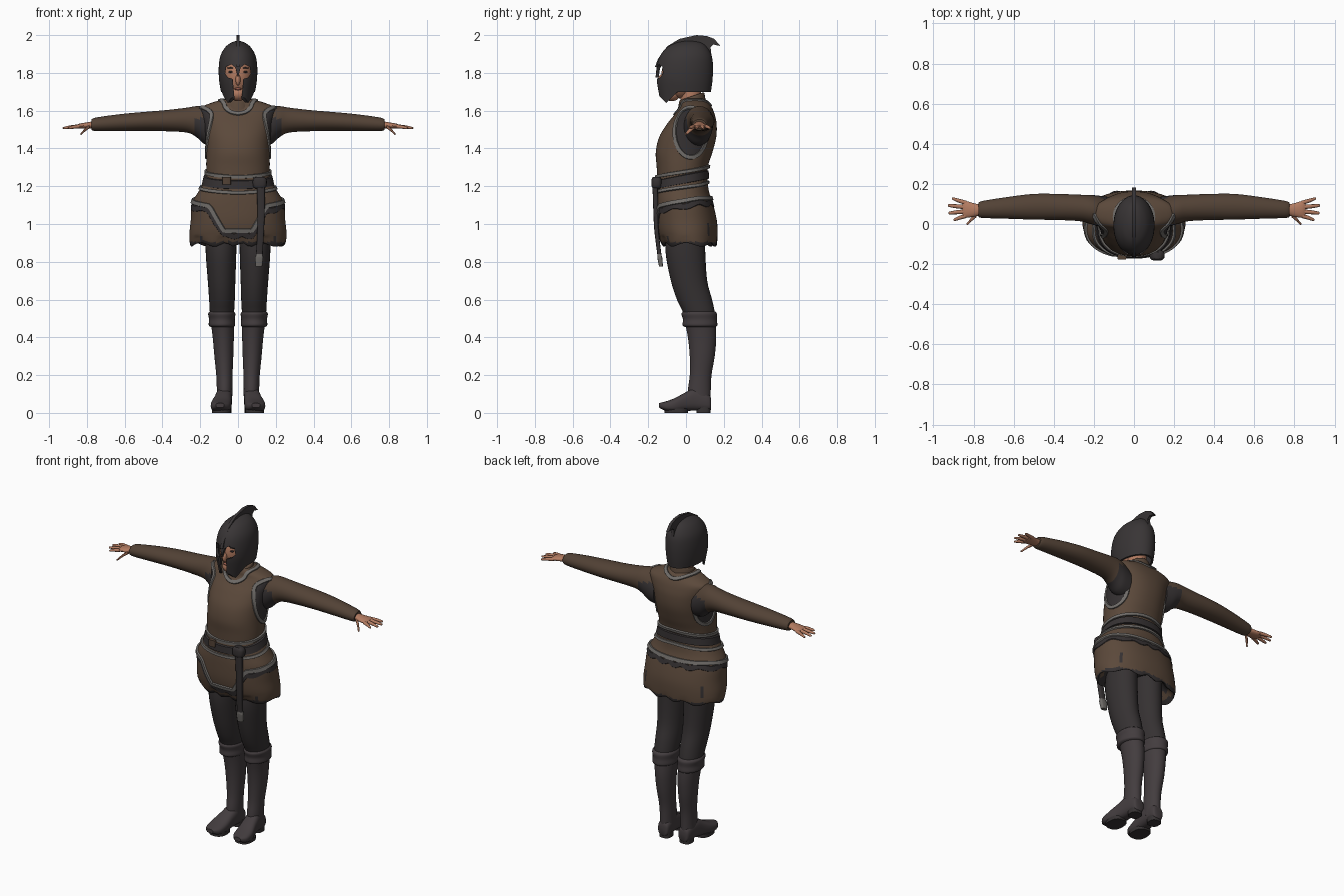
import bpy, bmesh, math
from mathutils import Vector
from mathutils.bvhtree import BVHTree

if "Cube" in bpy.data.objects:
    bpy.data.objects.remove(bpy.data.objects["Cube"], do_unlink=True)


def material(name, *rgb):
    m = bpy.data.materials.new(name)
    m.use_nodes = True
    m.diffuse_color = (*rgb, 1)
    m.node_tree.nodes["Principled BSDF"].inputs["Base Color"].default_value = (*rgb, 1)
    return m


TUNIC = material("tunic brown", .105, .066, .043)
SLEEVE = material("sleeve brown", .085, .054, .036)
DARK = material("dark cloth", .036, .031, .032)
IRON = material("dark iron", .04, .035, .036)
BOOT = material("boot leather", .056, .046, .049)
GREY = material("grey trim", .16, .15, .14)
SKIN = material("skin", .45, .2, .12)
LIPS = material("lips", .3, .1, .07)


def finish(name, bm, mats, rule=None, angle=40):
    bmesh.ops.recalc_face_normals(bm, faces=bm.faces)
    mesh = bpy.data.meshes.new(name)
    bm.to_mesh(mesh)
    bm.free()
    for m in mats:
        mesh.materials.append(m)
    for p in mesh.polygons:
        p.use_smooth = True
        if rule:
            p.material_index = int(rule(p.center))
    mesh.set_sharp_from_angle(angle=math.radians(angle))
    ob = bpy.data.objects.new(name, mesh)
    bpy.context.collection.objects.link(ob)
    return ob


def dense(rows, steps=4):
    """Smooth curve through rows of numbers."""
    out = []
    for i in range(len(rows) - 1):
        a, b, c, d = (rows[max(i - 1, 0)], rows[i], rows[i + 1], rows[min(i + 2, len(rows) - 1)])
        for k in range(steps):
            t = k / steps
            out.append([q + .5 * t * (r - p + t * (2 * p - 5 * q + 4 * r - s + t * (3 * (q - r) + s - p)))
                        for p, q, r, s in zip(a, b, c, d)])
    return out + [list(rows[-1])]


def loft(name, rings, mats, n=32, power=1, rule=None, move=None):
    """Skin a run of rings, each a centre and two half axes."""
    bm = bmesh.new()
    loops = []
    for c, u, v in rings:
        loop = []
        for k in range(n):
            a = math.tau * k / n
            x, y = (math.copysign(abs(f(a)) ** power, f(a)) for f in (math.cos, math.sin))
            p = Vector(c) + Vector(u) * x + Vector(v) * y
            loop.append(bm.verts.new(move(p) if move else p))
        loops.append(loop)
    for a, b in zip(loops, loops[1:]):
        for k in range(n):
            bm.faces.new((a[k], a[k - 1], b[k - 1], b[k]))
    bm.faces.new(loops[0])
    bm.faces.new(loops[-1])
    return finish(name, bm, mats, rule)


def upright(z, cx, rx, front, back, tilt=0):
    return (cx, (front + back) / 2, z), (rx, 0, 0), (0, (back - front) / 2, tilt)


def sideways(x, y, ry, z, rz):
    return (x, y, z), (0, ry, 0), (0, 0, rz)


def ball(name, loc, size, mat):
    bm = bmesh.new()
    bmesh.ops.create_uvsphere(bm, u_segments=24, v_segments=16, radius=1)
    for v in bm.verts:
        v.co = Vector(a * b + c for a, b, c in zip(v.co, size, loc))
    return finish(name, bm, [mat])


def plate(name, outline, axis, low, high, mat):
    """Extrude an outline along x or y."""
    bm = bmesh.new()
    put = (lambda p, d: (d, *p)) if axis == "x" else (lambda p, d: (p[0], d, p[1]))
    a, b = ([bm.verts.new(put(p, d)) for p in outline] for d in (low, high))
    bm.faces.new(a)
    bm.faces.new(b)
    for k in range(len(a)):
        bm.faces.new((a[k], a[k - 1], b[k - 1], b[k]))
    return finish(name, bm, [mat])


def trim(name, body, rays, mat, width=.011, lift=.007):
    """Closed braid laid on the surface of a body where rays strike it."""
    tree = BVHTree.FromPolygons([v.co for v in body.data.vertices], [p.vertices for p in body.data.polygons])
    hits = [h for h in (tree.ray_cast(Vector(o), Vector(d).normalized()) for o, d in rays) if h[0]]
    bm = bmesh.new()
    loops = []
    for i, (p, nrm, *_) in enumerate(hits):
        side = nrm.cross(hits[(i + 1) % len(hits)][0] - hits[i - 1][0]).normalized()
        loops.append([bm.verts.new(p + side * s * width + nrm * h) for s, h in
                      ((-1, -.004), (-.8, lift), (.8, lift), (1, -.004))])
    for a, b in zip(loops, loops[1:] + loops[:1]):
        for k in range(4):
            bm.faces.new((a[k], a[k - 1], b[k - 1], b[k]))
    return finish(name, bm, [mat], angle=60)


def around(height, n=96):
    """Rays aimed inward; height takes the angle from the front."""
    out = []
    for k in range(n):
        t = math.tau * k / n - math.pi
        d = Vector((math.sin(t), -math.cos(t), 0))
        out.append((d + Vector((0, 0, height(t))), -d))
    return out


def armhole(p, grow=1):
    return abs(p.x) > .09 and ((p.y - .025) / .085) ** 2 + ((p.z - 1.485) / .135) ** 2 < grow


# Tunic body and skirt
torso = loft("tunic_body", [upright(*r) for r in dense([
    (1.2, 0, .165, -.15, .11), (1.3, 0, .168, -.155, .115), (1.38, 0, .168, -.16, .14),
    (1.46, 0, .172, -.142, .16), (1.53, 0, .182, -.1, .162), (1.58, 0, .197, -.06, .152),
    (1.615, 0, .198, -.035, .138), (1.64, 0, .145, -.03, .12), (1.66, 0, .08, -.025, .1)], 6)],
    [TUNIC, DARK], 72, .9, armhole)
skirt = loft("tunic_skirt", [upright(*r) for r in dense([
    (1.27, 0, .166, -.152, .11), (1.22, 0, .182, -.16, .115), (1.17, 0, .21, -.163, .122),
    (1.11, 0, .243, -.165, .142), (1.02, 0, .25, -.163, .163), (.95, 0, .257, -.15, .167),
    (.895, 0, .252, -.125, .162), (.9, 0, .235, -.11, .145), (.96, 0, .17, -.08, .11)], 5)],
    [TUNIC, DARK], 72, .9, lambda p: p.z < .905 or (p.z < 1 and abs(p.x) < .2 and -.1 < p.y < .12),
    lambda p: p + Vector((0, 0, .01 * math.sin(9 * math.atan2(p.x, p.y)) if p.z < .93 else 0)))


# Skirt border drops into a front panel
def border(t):
    a = abs(math.degrees(t))
    ramp = lambda s, w: min(max((a - s) / w, 0), 1)
    return .965 + .13 * ramp(27, 20) + .04 * ramp(47, 60)


trim("skirt_border_shade", skirt, around(lambda t: border(t) - .024 + .007 * math.sin(11 * t)), DARK, .018, .003)
trim("skirt_border", skirt, around(border), GREY, .013, .009)

# Armhole and neckline trims
for s, side in ((1, "left"), (-1, "right")):
    trim(side + "_armhole_trim", torso,
         [((s, .025 + .085 * math.cos(a), 1.485 + .132 * math.sin(a)), (-s, 0, 0))
          for a in (math.tau * k / 56 for k in range(56))], GREY, .012)
trim("neckline_trim", torso,
     [((.095 * math.cos(a), .035 + .092 * math.sin(a), 2), (0, 0, -1))
      for a in (math.tau * k / 48 for k in range(48))], GREY, .012)

# Belt with its edgings, buckle and hanging strap
def tilted(dz):
    return around(lambda t: 1.238 + dz - .028 * math.cos(t))


loft("belt", [upright(z, 0, rx, f, b, .027) for z, rx, f, b in (
    (1.21, .176, -.155, .11), (1.213, .191, -.17, .122), (1.255, .181, -.168, .12), (1.26, .168, -.155, .11))],
    [DARK], 72, .9)
trim("belt_upper_edging", torso, tilted(.04), GREY, .01, .011)
trim("belt_lower_edging", skirt, tilted(-.044), GREY, .01, .009)
loft("buckle", [upright(z, -.06, .022, -.178, -.15) for z in (1.21, 1.25)], [SLEEVE], 16, .4)
loft("belt_knot", [upright(*r) for r in dense([
    (1.185, .115, .02, -.172, -.14), (1.2, .115, .035, -.182, -.13),
    (1.235, .115, .036, -.182, -.13), (1.25, .115, .02, -.175, -.14)])], [DARK], 20, .7)
loft("belt_strap", [upright(*r) for r in dense([
    (1.22, .12, .022, -.178, -.15), (1.1, .122, .02, -.174, -.148), (.97, .12, .018, -.168, -.145),
    (.84, .113, .018, -.152, -.13), (.825, .112, .022, -.152, -.126), (.775, .11, .018, -.143, -.122)])],
    [DARK, GREY], 16, .5, lambda p: p.z < .835)

# Neck, collar and face
loft("neck", [upright(z, 0, .055, -.03, .08) for z in (1.58, 1.76)], [SKIN])
loft("collar", [upright(*r) for r in dense([
    (1.6, 0, .085, -.045, .115, .01), (1.64, 0, .074, -.04, .104, .015),
    (1.672, 0, .068, -.035, .097, .02), (1.676, 0, .058, -.03, .088, .02)])], [TUNIC])
ball("head", (0, -.03, 1.79), (.08, .1, .125), SKIN)
ball("chin", (0, -.075, 1.69), (.045, .045, .04), SKIN)
ball("nose", (0, -.128, 1.763), (.013, .019, .03), SKIN)
ball("mouth", (0, -.114, 1.715), (.02, .011, .007), LIPS)
for s, side in ((1, "left"), (-1, "right")):
    ball(side + "_eye", (s * .036, -.113, 1.805), (.014, .009, .006), DARK)
    ball(side + "_eyebrow", (s * .038, -.113, 1.826), (.02, .007, .004), DARK)

# Helmet shell with cheek guards, cut open at the face
outer = dense([(1.7, 0, .09, -.145, .132), (1.76, 0, .1, -.16, .14), (1.83, 0, .102, -.155, .143),
               (1.89, 0, .093, -.137, .136), (1.935, 0, .068, -.1, .112),
               (1.96, 0, .036, -.05, .08), (1.97, 0, .006, 0, .03)], 5)
inner = [(z - .045 * (z - 1.7), 0, rx * .88, f * .9 + .001, b * .9) for z, _, rx, f, b in outer]


def cheeks(p):
    drop = max(0, 1 - abs(p.y + .105) / .06) * max(0, 1 - (p.z - 1.7) / .06)
    return Vector((p.x * (1 - .15 * drop), p.y, p.z - .06 * drop))


helmet = loft("helmet", [upright(*r) for r in inner[::-1] + outer], [IRON], 64, 1, None, cheeks)
half = [(.014, 1.828), (.035, 1.845), (.062, 1.832), (.068, 1.795), (.052, 1.775),
        (.028, 1.768), (.022, 1.7), (.012, 1.6)]
cutter = plate("face_cutter", [(0, 1.775)] + half + [(-x, z) for x, z in half[::-1]], "y", -.3, -.05, IRON)
cutter.hide_render = True
cut = helmet.modifiers.new("face opening", "BOOLEAN")
cut.operation, cut.object, cut.solver = "DIFFERENCE", cutter, "EXACT"
opened = bpy.data.meshes.new_from_object(helmet.evaluated_get(bpy.context.evaluated_depsgraph_get()))
helmet.modifiers.clear()
helmet.data = opened
bpy.data.objects.remove(cutter, do_unlink=True)
plate("helmet_crest", [(-.165, 1.83), (-.148, 1.875), (-.1, 1.94), (-.035, 1.98), (.055, 2), (.11, 1.995),
                       (.15, 1.98), (.182, 1.942), (.145, 1.95), (.13, 1.935), (.135, 1.89), (.1, 1.9),
                       (0, 1.94), (-.09, 1.91), (-.14, 1.83)], "x", -.009, .009, IRON)

for s, side in ((1, "left"), (-1, "right")):
    # Arm and hand
    def reach(rows):
        return [sideways(s * x, *rest) for x, *rest in dense(rows)]

    loft(side + "_sleeve", reach([
        (.13, .06, .075, 1.5, .09), (.18, .066, .076, 1.522, .098), (.22, .073, .072, 1.542, .082),
        (.27, .08, .066, 1.55, .066), (.38, .085, .065, 1.547, .056), (.5, .086, .064, 1.543, .05),
        (.62, .081, .055, 1.537, .045), (.75, .073, .043, 1.528, .036), (.775, .071, .036, 1.526, .028)]),
        [SLEEVE, DARK], 32, 1, lambda p: abs(p.x) < .235 and p.z < 1.56)
    loft(side + "_palm", reach([
        (.76, .07, .025, 1.525, .02), (.8, .07, .034, 1.522, .016), (.84, .073, .042, 1.518, .013),
        (.855, .074, .036, 1.516, .008)]), [SKIN], 20)
    digits = (("index", .84, .04, .9, .022), ("middle", .845, .062, .926, .055),
              ("ring", .845, .085, .928, .092), ("little", .835, .105, .908, .126), ("thumb", .785, .045, .835, .002))
    for label, x0, y0, x1, y1 in digits:
        low = 1.478 if label == "thumb" else 1.508
        loft(side + "_" + label + "_finger", reach([
            (x0, y0, .011, 1.517, .01), ((x0 + x1) / 2, (y0 + y1) / 2, .01, (1.519 + low) / 2, .009),
            (x1 - .006, y1, .007, low, .006), (x1, y1, .002, low, .002)]), [SKIN], 12)

    # Leg, boot, cuff and foot
    def stand(rows):
        return [upright(z, s * cx, *rest) for z, cx, *rest in dense(rows)]

    loft(side + "_trouser_leg", stand([
        (.98, .09, .082, -.1, .1), (.85, .09, .081, -.108, .102), (.7, .087, .073, -.08, .112),
        (.6, .085, .068, -.048, .138), (.53, .085, .064, -.015, .152), (.48, .084, .06, -.005, .15)]), [DARK])
    loft(side + "_boot_shaft", stand([
        (.49, .083, .062, -.008, .155), (.4, .078, .056, .01, .16), (.3, .075, .05, .02, .152),
        (.2, .072, .043, .02, .135), (.12, .071, .041, .01, .131), (.05, .071, .04, .01, .131)]), [BOOT])
    loft(side + "_boot_cuff", stand([
        (.455, .084, .06, -.005, .155), (.465, .085, .07, -.018, .166), (.495, .085, .068, -.016, .163),
        (.525, .086, .072, -.024, .164), (.538, .086, .062, -.012, .152)]), [BOOT])
    loft(side + "_foot", [((s * cx, y, (lo + hi) / 2), (rx, 0, 0), (0, 0, (hi - lo) / 2))
                          for y, cx, rx, lo, hi in dense([
                              (.133, .07, .022, .02, .07), (.12, .07, .036, .012, .1), (.05, .074, .043, .012, .13),
                              (0, .08, .047, .01, .11), (-.06, .089, .054, .004, .078),
                              (-.11, .093, .048, .012, .06), (-.143, .095, .022, .028, .052)])], [BOOT], 28, .75)
    loft(side + "_heel", [upright(z, s * .07, .036, .055, .13) for z in (0, .035)], [DARK], 24, .7)
    loft(side + "_sole", [upright(z, s * .088, .05, -.115, .01) for z in (0, .022)], [DARK], 24, .8)
